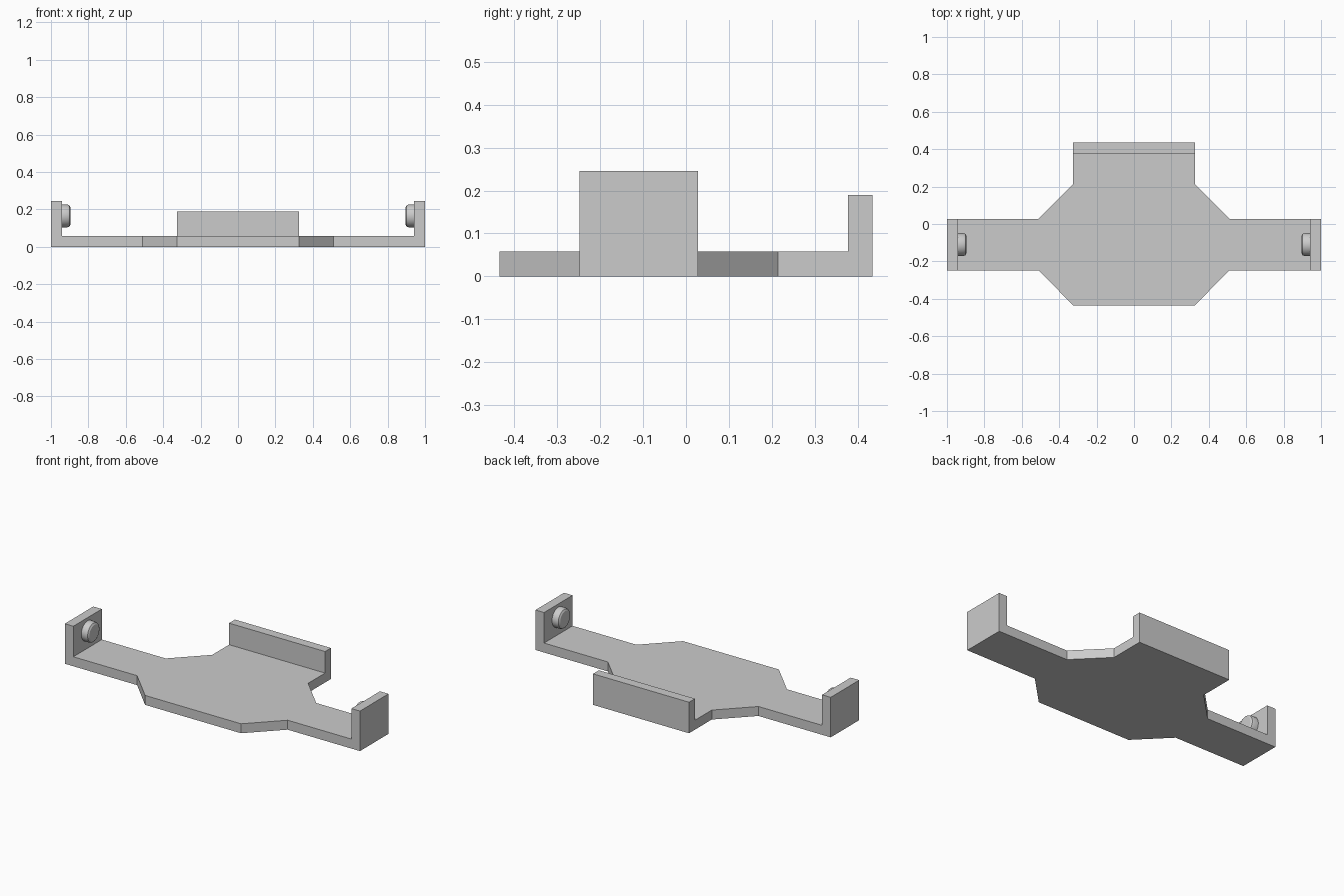
import bpy, bmesh, math
from mathutils import Matrix, Vector

cube = bpy.data.objects.get("Cube")
if cube:
    bpy.data.objects.remove(cube, do_unlink=True)

GREY = (0.6, 0.6, 0.6, 1)
mat = bpy.data.materials.new("light grey")
mat.use_nodes = True
mat.diffuse_color = GREY
mat.node_tree.nodes["Principled BSDF"].inputs["Base Color"].default_value = GREY

PLATE, END_TOP, BACK_TOP = 0.058, 0.245, 0.19
INNER_X, INNER_Y = 0.942, 0.378
ARM_FRONT, ARM_BACK, DEPTH = -0.248, 0.028, 0.435


def finish(bm, name):
    bmesh.ops.recalc_face_normals(bm, faces=bm.faces)
    mesh = bpy.data.meshes.new(name)
    bm.to_mesh(mesh)
    bm.free()
    mesh.materials.append(mat)
    obj = bpy.data.objects.new(name, mesh)
    bpy.context.collection.objects.link(obj)
    return obj


# Bracket: one footprint with three flanges raised from its edges
bm = bmesh.new()
half = [(0.325, -DEPTH), (0.51, ARM_FRONT), (INNER_X, ARM_FRONT),
        (INNER_X, ARM_BACK), (0.51, ARM_BACK), (0.325, 0.215), (0.325, INNER_Y)]
outline = half + [(-x, y) for x, y in reversed(half)]
ring = [bm.verts.new((x, y, 0)) for x, y in outline]
bm.faces.new(ring)


def flange(a, b, offset):
    outer = [bm.verts.new(v.co + Vector(offset)) for v in (b, a)]
    bm.faces.new([b, a] + outer[::-1])


flange(ring[2], ring[3], (1 - INNER_X, 0, 0))
flange(ring[10], ring[11], (INNER_X - 1, 0, 0))
flange(ring[6], ring[7], (0, DEPTH - INNER_Y, 0))
bmesh.ops.recalc_face_normals(bm, faces=bm.faces)


def raise_faces(faces, height):
    out = bmesh.ops.extrude_face_region(bm, geom=faces)["geom"]
    for v in out:
        if isinstance(v, bmesh.types.BMVert):
            v.co.z = height
    return [f for f in out if isinstance(f, bmesh.types.BMFace)]


bottom = list(bm.faces)
tops = raise_faces(bottom, PLATE)
# Keep the underside closed
if not any(all(v.co.z == 0 for v in f.verts) for f in bm.faces):
    for loop in (ring,):
        bm.faces.new(loop)
for f in tops:
    c = f.calc_center_median()
    if abs(c.x) > INNER_X:
        lift = END_TOP
    elif c.y > INNER_Y:
        lift = BACK_TOP
    else:
        continue
    raise_faces([f], lift)
    if f.is_valid:
        bm.faces.remove(f)

# Merge coplanar faces so the flanges flow into the plate
bmesh.ops.recalc_face_normals(bm, faces=bm.faces)
bmesh.ops.dissolve_limit(bm, angle_limit=math.radians(1),
                         verts=bm.verts, edges=bm.edges)
finish(bm, "bracket_plate")

# Round pegs on the inner faces of the end flanges
PROFILE = [(0, 0.061), (0.03, 0.061), (0.04, 0.057), (0.046, 0.047)]
for side, name in ((1, "left_peg"), (-1, "right_peg")):
    bm = bmesh.new()
    pts = [bm.verts.new((side * (INNER_X - d), 0, r)) for d, r in PROFILE]
    edges = [bm.edges.new(p) for p in zip(pts, pts[1:])]
    bmesh.ops.spin(bm, geom=pts + edges, cent=(0, 0, 0), axis=(1, 0, 0),
                   angle=math.tau, steps=32)
    bmesh.ops.remove_doubles(bm, verts=bm.verts, dist=0.0005)
    bmesh.ops.holes_fill(bm, edges=bm.edges, sides=0)
    bmesh.ops.translate(bm, verts=bm.verts, vec=(0, -0.11, 0.165))
    peg = finish(bm, name)
    bpy.ops.object.select_all(action="DESELECT")
    peg.select_set(True)
    bpy.context.view_layer.objects.active = peg
    bpy.ops.object.shade_smooth_by_angle(angle=math.radians(30))
